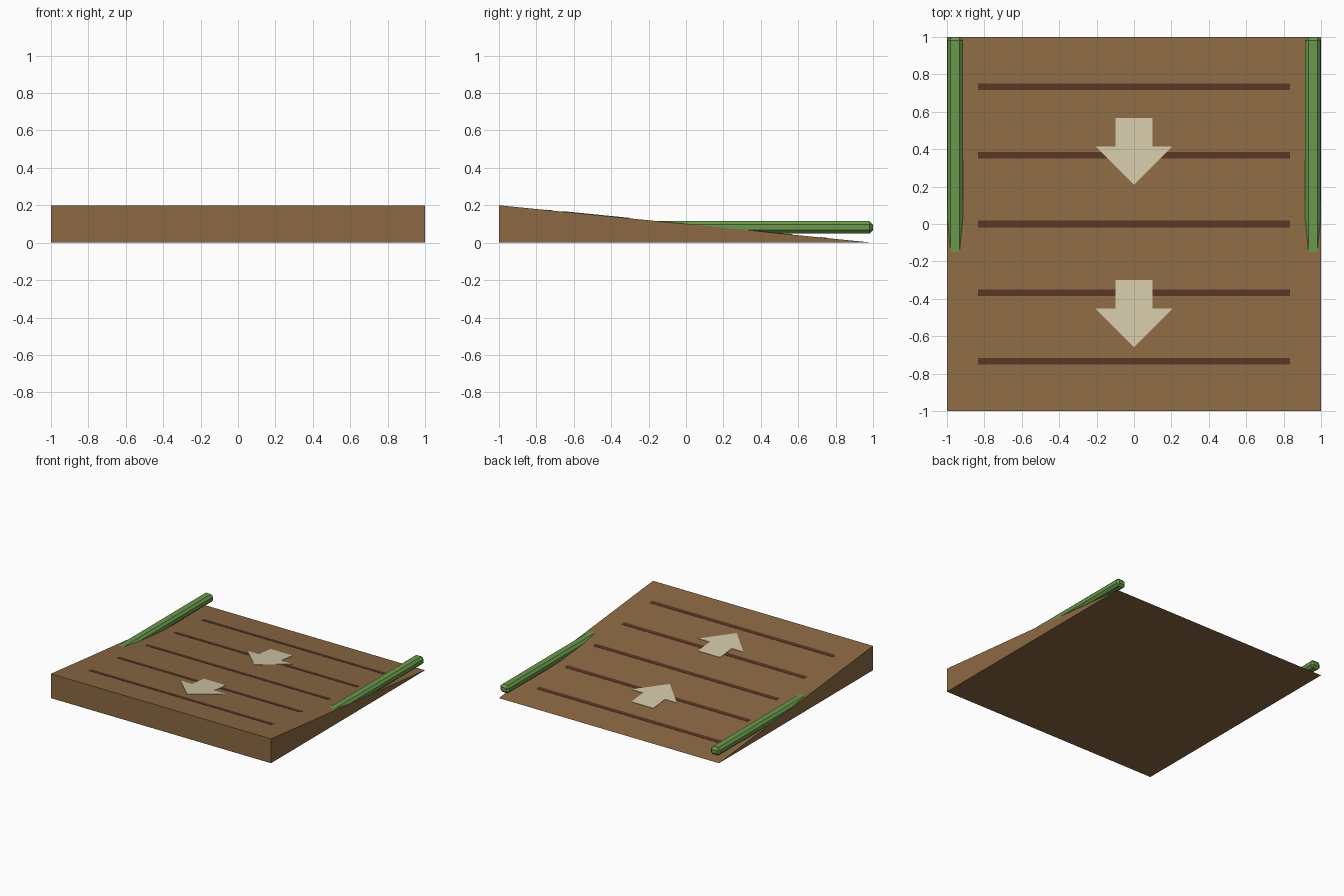
import bpy, bmesh

if "Cube" in bpy.data.objects:
    bpy.data.objects.remove(bpy.data.objects["Cube"])

def material(name, rgb):
    m = bpy.data.materials.new(name)
    m.diffuse_color = (*rgb, 1)
    m.use_nodes = True
    m.node_tree.nodes["Principled BSDF"].inputs["Base Color"].default_value = m.diffuse_color
    return m

wood = material("brown_wood", (0.262, 0.141, 0.055))
dark = material("dark_brown", (0.098, 0.036, 0.018))
cream = material("cream", (0.645, 0.578, 0.386))
green = material("green", (0.144, 0.319, 0.070))

def slope(y):
    return 0.1 - 0.1 * y

def prism(name, base, shift, mat):
    """Extrude a polygon of 3D points by a shift vector."""
    bm = bmesh.new()
    face = bm.faces.new([bm.verts.new(p) for p in base])
    out = bmesh.ops.extrude_face_region(bm, geom=[face])
    verts = [g for g in out["geom"] if isinstance(g, bmesh.types.BMVert)]
    bmesh.ops.translate(bm, vec=shift, verts=verts)
    bmesh.ops.recalc_face_normals(bm, faces=bm.faces)
    me = bpy.data.meshes.new(name)
    bm.to_mesh(me)
    bm.free()
    me.materials.append(mat)
    ob = bpy.data.objects.new(name, me)
    bpy.context.collection.objects.link(ob)
    return ob

def decal(name, outline, height, mat):
    """Thin plate lying on the sloping deck."""
    base = [(x, y, slope(y) - 0.0005) for x, y in outline]
    return prism(name, base, (0, 0, height + 0.0005), mat)

# Wedge-shaped ramp
prism("ramp", [(-1, -1, 0), (-1, 1, 0), (-1, -1, 0.2)], (2, 0, 0), wood)

# Dark cross stripes
for i in range(-2, 3):
    y, h = i * 0.3667, 0.0175
    decal(f"stripe_{i + 3}", [(-0.833, y - h), (0.833, y - h),
                              (0.833, y + h), (-0.833, y + h)], 0.0015, dark)

# Direction arrows pointing up the slope
half = [(0.1, 0.0), (0.1, -0.152), (0.206, -0.152)]
arrow = half + [(0, -0.358)] + [(-x, y) for x, y in reversed(half)]
for i, top in enumerate((0.567, -0.30)):
    decal(f"arrow_{i + 1}", [(x, y + top) for x, y in arrow], 0.003, cream)

# Bevelled side rails, level and sinking into the deck
for side, name in ((-1, "left_rail"), (1, "right_rail")):
    a, b = side * 0.915, side * 0.998
    rail = prism(name, [(a, -0.3, 0.05), (b, -0.3, 0.05),
                        (b, -0.3, 0.115), (a, -0.3, 0.115)], (0, 1.3, 0), green)
    bev = rail.modifiers.new("chamfer", "BEVEL")
    bev.width = 0.018
    bev.segments = 1
    bev.limit_method = "ANGLE"
